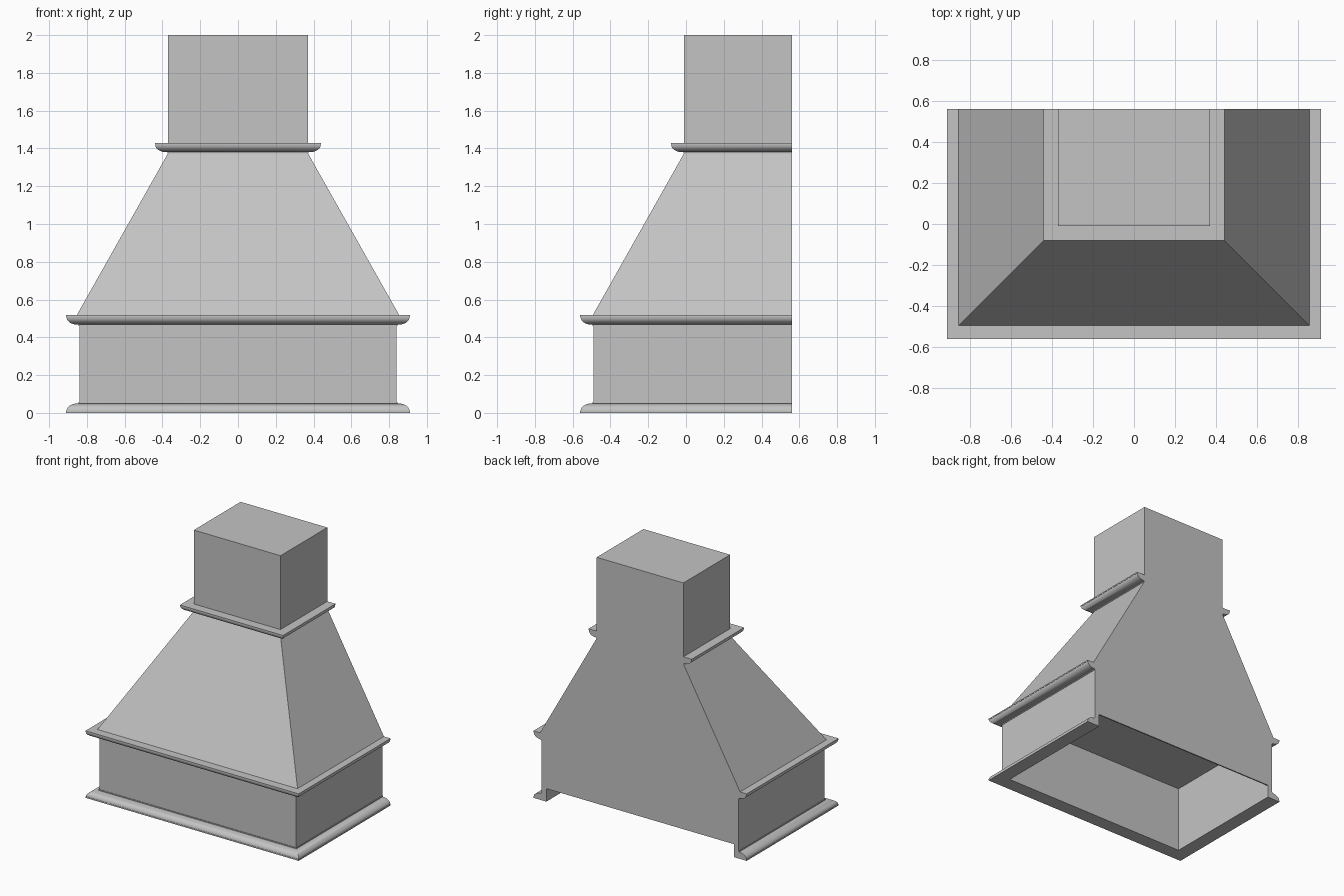
import bpy
import bmesh
from math import sin, cos, pi, radians

cube = bpy.data.objects.get("Cube")
if cube:
    bpy.data.objects.remove(cube)

BACK = 0.56

grey = bpy.data.materials.new("painted_grey")
grey.use_nodes = True
colour = (0.55, 0.55, 0.55, 1)
grey.diffuse_color = colour
grey.node_tree.nodes["Principled BSDF"].inputs["Base Color"].default_value = colour


def finish(name, bm, smooth=False):
    bmesh.ops.recalc_face_normals(bm, faces=bm.faces)
    mesh = bpy.data.meshes.new(name)
    bm.to_mesh(mesh)
    bm.free()
    mesh.materials.append(grey)
    obj = bpy.data.objects.new(name, mesh)
    bpy.context.collection.objects.link(obj)
    if smooth:
        bpy.ops.object.select_all(action="DESELECT")
        obj.select_set(True)
        bpy.context.view_layer.objects.active = obj
        bpy.ops.object.shade_smooth_by_angle(angle=radians(35))
    return obj


def frustum(name, low, high):
    """Block between two levels, each given as (half width, front y, z)."""
    bm = bmesh.new()
    rings = []
    for w, front, z in (low, high):
        corners = [(-w, front), (w, front), (w, BACK), (-w, BACK)]
        rings.append([bm.verts.new((x, y, z)) for x, y in corners])
    a, b = rings
    bm.faces.new(a)
    bm.faces.new(b)
    for i in range(4):
        j = (i + 1) % 4
        bm.faces.new((a[i], a[j], b[j], b[i]))
    return finish(name, bm)


def wrap(name, profile, half_width, front, smooth=False):
    """Sweep a closed (offset, z) profile round the two sides and the front."""
    bm = bmesh.new()
    rows = []
    for o, z in profile:
        w, f = half_width + o, front - o
        path = [(-w, BACK), (-w, f), (w, f), (w, BACK)]
        rows.append([bm.verts.new((x, y, z)) for x, y in path])
    for r, s in zip(rows, rows[1:] + rows[:1]):
        for k in range(3):
            bm.faces.new((r[k], r[k + 1], s[k + 1], s[k]))
    bm.faces.new([r[0] for r in rows])
    bm.faces.new([r[3] for r in rows])
    return finish(name, bm, smooth)


# Moulding outline: small lip, rounded face, narrow fillet
steps = 8
moulding = [(0.07, 0), (0.07, 0.01)]
moulding += [(0.01 + 0.058 * cos(t * pi / 2 / steps), 0.01 + 0.04 * sin(t * pi / 2 / steps))
             for t in range(steps + 1)]
moulding += [(0.004, 0.05), (0.004, 0.057), (0, 0.057)]


def crown(name, top, half_width, front):
    flipped = [(o, top - z) for o, z in moulding]
    profile = flipped + [(-0.02, top - 0.057), (-0.02, top)]
    return wrap(name, profile, half_width, front, True)


# Lower box: base moulding with skirt, walls and back panel
skirt = [(0, 0.1), (-0.04, 0.1), (-0.04, 0)]
wrap("base_moulding", moulding + skirt, 0.84, -0.49, True)
wrap("box_walls", [(0, 0.1), (0, 0.515), (-0.04, 0.515), (-0.04, 0.1)], 0.84, -0.49)

bm = bmesh.new()
bmesh.ops.create_cube(bm, size=1)
for v in bm.verts:
    v.co = (v.co.x * 1.6, BACK - 0.005 + v.co.y * 0.01, 0.3075 + v.co.z * 0.415)
finish("back_panel", bm)

# Tapered hood and chimney with their crown mouldings
crown("middle_moulding", 0.517, 0.84, -0.49)
frustum("tapered_hood", (0.855, -0.495, 0.515), (0.37, -0.01, 1.375))
crown("upper_moulding", 1.43, 0.37, -0.01)
frustum("chimney", (0.37, -0.01, 1.375), (0.37, -0.01, 2.0))
